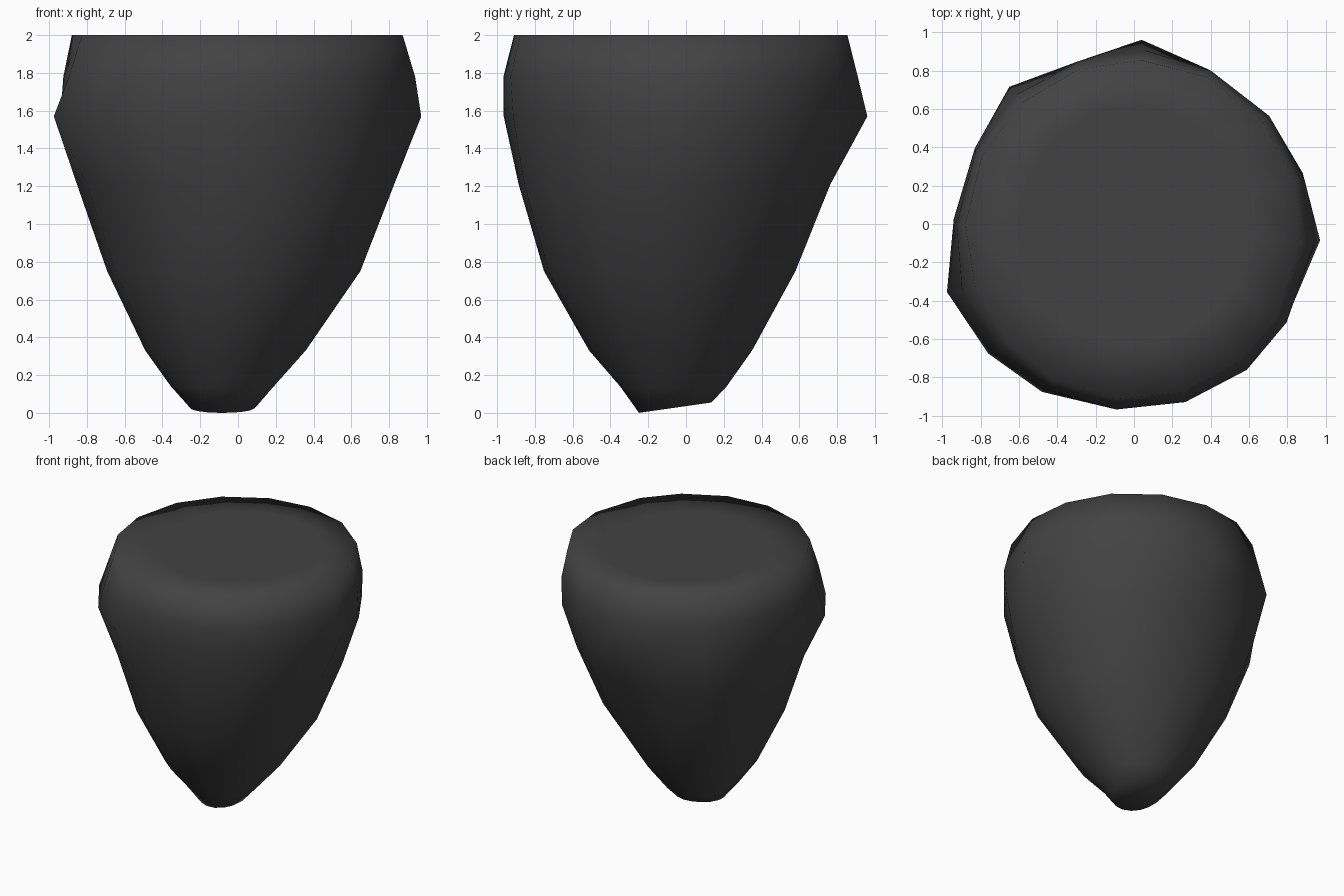
import bpy, bmesh, math

if "Cube" in bpy.data.objects:
    bpy.data.objects.remove(bpy.data.objects["Cube"])

# Widest outline of the rock seen from above
outline = [(.97, -.08), (.88, .27), (.69, .58), (.39, .81), (.04, .965), (-.30, .85),
           (-.65, .72), (-.83, .40), (-.94, .03), (-.975, -.35), (-.76, -.67),
           (-.48, -.87), (-.10, -.96), (.27, -.91), (.60, -.74), (.80, -.48)]

# Rings: height, x min, x max, y min, y max, roundness, back-left bulge
rings = [(.02, -.255, .09, -.25, .135, 1, 0),
         (.14, -.355, .19, -.35, .215, 1, 0),
         (.33, -.49, .36, -.515, .35, 1, .02),
         (.75, -.69, .65, -.755, .58, 1, .05),
         (1.21, -.85, .83, -.89, .765, 1, .05),
         (1.57, -.975, .97, -.965, .96, 0, 0),
         (1.78, -.935, .94, -.97, .91, .7, 0),
         (2.0, -.88, .875, -.915, .855, 1, 0),
         (2.0, -.6, .6, -.62, .62, 1, 0)]


def ring_point(x, y, x0, x1, y0, y1, round_, bulge):
    """Fit an outline point into the ring box, blending it toward an ellipse."""
    u = (x + .975) / 1.945 * 2 - 1
    v = (y + .96) / 1.925 * 2 - 1
    r = math.hypot(u, v)
    s = 1 - round_ + round_ / r
    u, v = u * s, v * s
    px = (x0 + x1) / 2 + u * (x1 - x0) / 2
    py = (y0 + y1) / 2 + v * (y1 - y0) / 2
    w = bulge * max(0, -2 * u * v) if u < 0 else 0
    return px - w, py + w


bm = bmesh.new()
loops = []
for z, *shape in rings:
    loop = []
    for x, y in outline:
        px, py = ring_point(x, y, *shape)
        # slightly tilted tip
        pz = max(0, (py + .25) * .143) if z < .1 else z
        loop.append(bm.verts.new((px, py, pz)))
    loops.append(loop)

# Sides and top rim
n = len(outline)
for a, b in zip(loops, loops[1:]):
    for i in range(n):
        j = (i + 1) % n
        bm.faces.new((a[i], a[j], b[j], b[i]))

# Flat top and blunt tip
bm.faces.new(loops[-1])
bm.faces.new(loops[0][::-1])
bmesh.ops.recalc_face_normals(bm, faces=bm.faces[:])
for f in bm.faces:
    f.smooth = True

mesh = bpy.data.meshes.new("rock")
bm.to_mesh(mesh)
bm.free()
rock = bpy.data.objects.new("rock", mesh)
bpy.context.collection.objects.link(rock)

# Dark stone
stone = bpy.data.materials.new("dark_stone")
stone.diffuse_color = (.055, .055, .055, 1)
stone.use_nodes = True
stone.node_tree.nodes["Principled BSDF"].inputs["Base Color"].default_value = stone.diffuse_color
mesh.materials.append(stone)
